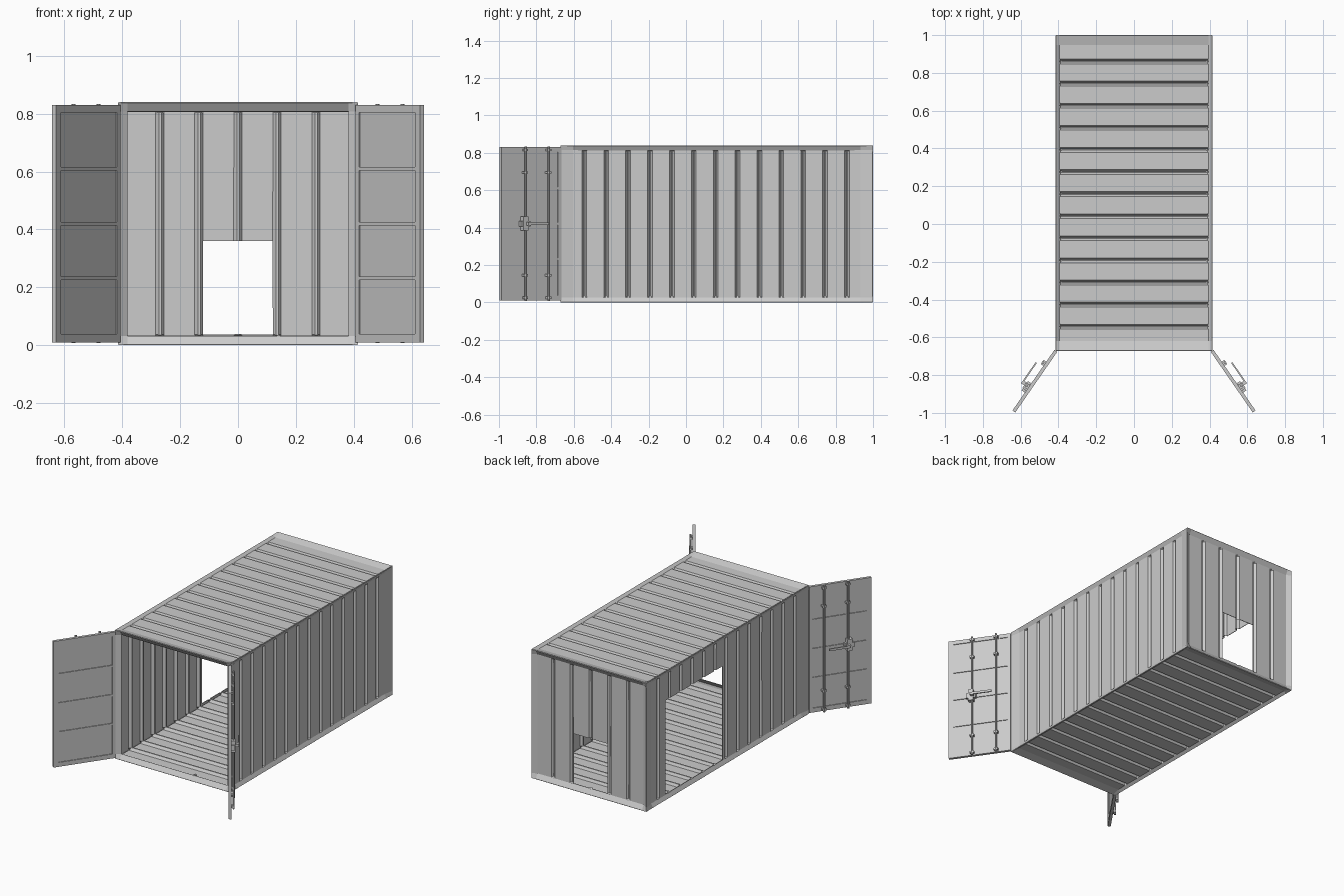
import bpy, bmesh, math
from mathutils import Vector, Matrix

if "Cube" in bpy.data.objects:
    bpy.data.objects.remove(bpy.data.objects["Cube"])

X, Y0, Y1, H = 0.413, -0.67, 0.998, 0.838   # container shell limits
DEPTH, GROOVE = 0.013, 0.03                 # panel recess, groove recess


def add_object(name, bm):
    me = bpy.data.meshes.new(name)
    bmesh.ops.recalc_face_normals(bm, faces=bm.faces)
    bm.to_mesh(me)
    bm.free()
    ob = bpy.data.objects.new(name, me)
    bpy.context.collection.objects.link(ob)
    return ob


def panel(name, place, u0, u1, v0, v1, mu, mv, grooves=(), hole=None, d=DEPTH):
    """Recessed sheet with a slanted border, pressed grooves and an optional opening."""
    prof = {u0: 0, u0 + mu: d, u1 - mu: d, u1: 0}
    for c in grooves:
        prof.update({c - 0.014: d, c - 0.003: GROOVE, c + 0.004: GROOVE, c + 0.013: d})
    flat = {v0: 0, v0 + mv: 1, v1 - mv: 1, v1: 0}
    rows = {v: ("flat", k) for v, k in flat.items()}
    rows[v0 + mv + 0.005] = rows[v1 - mv - 0.005] = ("prof", 1)
    if hole:
        for u in hole[:2]:
            if all(abs(u - p) > 0.002 for p in prof):
                prof[u] = d
        for v in hole[2:]:
            if all(abs(v - p) > 0.002 for p in rows):
                rows[v] = ("prof", 1)
    us, vs = sorted(prof), sorted(rows)
    bm = bmesh.new()
    grid = []
    for v in vs:
        kind, k = rows[v]
        grid.append([bm.verts.new(place(u, v, k * (prof[u] if kind == "prof" else min(prof[u], d))))
                     for u in us])
    for j in range(len(vs) - 1):
        for i in range(len(us) - 1):
            cu, cv = (us[i] + us[i + 1]) / 2, (vs[j] + vs[j + 1]) / 2
            if hole and hole[0] < cu < hole[1] and hole[2] < cv < hole[3]:
                continue
            bm.faces.new((grid[j][i], grid[j][i + 1], grid[j + 1][i + 1], grid[j + 1][i]))
    ob = add_object(name, bm)
    mod = ob.modifiers.new("thickness", "SOLIDIFY")
    mod.thickness, mod.offset = 0.004, 0
    return ob


# Shell: roof, floor, walls and the open front rim
long_ribs = [-0.543 + 0.117 * i for i in range(13)]
panel("roof", lambda u, v, n: (v, u, H - n), Y0, Y1, -X, X, 0.05, 0.018, long_ribs)
panel("floor", lambda u, v, n: (v, u, 0.002 + n), Y0, Y1, -X, X, 0.05, 0.018, long_ribs)
panel("right_wall", lambda u, v, n: (X - n, u, v), Y0, Y1, 0.002, H, 0.065, 0.024, long_ribs)
panel("left_wall", lambda u, v, n: (-X + n, u, v), Y0, Y1, 0.002, H, 0.065, 0.024, long_ribs,
      hole=(0.20, 0.785, 0.03, 0.64))
panel("back_wall", lambda u, v, n: (u, Y1 - n, v), -X, X, 0.002, H, 0.03, 0.03,
      [-0.27, -0.135, 0, 0.135, 0.27], hole=(-0.122, 0.122, 0.035, 0.36), d=0.018)
panel("front_rim", lambda u, v, n: (u, Y0 + n, v), -X, X, 0.002, H, 0.03, 0.03,
      hole=(-X + 0.029, X - 0.029, 0.031, H - 0.029), d=0.02)

# Door frame of reference: along the door, outward, up
ang = math.atan2(-0.325, 0.225)
DOOR = Matrix.Translation((0.414, -0.672, 0)) @ Matrix.Rotation(ang, 4, 'Z')


def mirrored(name, bm):
    bm.transform(DOOR)
    ob = add_object(name, bm)
    ob.modifiers.new("other_side", "MIRROR")
    return ob


def add_box(bm, s0, s1, n0, n1, z0, z1):
    m = Matrix.Translation(((s0 + s1) / 2, (n0 + n1) / 2, (z0 + z1) / 2)) @ \
        Matrix.Diagonal((s1 - s0, n1 - n0, z1 - z0, 1))
    bmesh.ops.create_cube(bm, size=1, matrix=m)


# Door leaves: thin sheet, border frame and cross rails
L = 0.39
bm = bmesh.new()
add_box(bm, 0.01, L - 0.01, -0.004, 0.004, 0.02, 0.82)
mirrored("door_sheets", bm)
bm = bmesh.new()
add_box(bm, 0, 0.02, -0.009, 0.009, 0.01, 0.83)
add_box(bm, L - 0.03, L, -0.009, 0.009, 0.01, 0.83)
for z0, z1 in ((0.01, 0.038), (0.805, 0.83)):
    add_box(bm, 0.02, L - 0.03, -0.009, 0.009, z0, z1)
mirrored("door_frames", bm)
bm = bmesh.new()
for z in (0.232, 0.42, 0.61):
    add_box(bm, 0.02, L - 0.03, -0.009, 0.009, z - 0.006, z + 0.006)
mirrored("door_rails", bm)

# Locking rods with brackets
bm = bmesh.new()
for s in (0.089, 0.24):
    bmesh.ops.create_cone(bm, cap_ends=True, segments=8, radius1=0.007, radius2=0.007,
                          depth=0.826, matrix=Matrix.Translation((s, 0.021, 0.421)))
mirrored("lock_rods", bm)
bm = bmesh.new()
for s in (0.089, 0.24):
    for z in (0.025, 0.145, 0.695, 0.815):
        add_box(bm, s - 0.013, s + 0.013, 0.003, 0.026, z - 0.006, z + 0.006)
mirrored("rod_brackets", bm)

# Latch and swing handle
bm = bmesh.new()
add_box(bm, 0.23, 0.262, 0.004, 0.034, 0.385, 0.46)
add_box(bm, 0.215, 0.275, 0.01, 0.03, 0.405, 0.435)
mirrored("latches", bm)
bm = bmesh.new()
add_box(bm, 0.225, 0.245, 0.03, 0.052, 0.412, 0.43)
add_box(bm, 0.11, 0.245, 0.046, 0.054, 0.414, 0.428)
mirrored("handles", bm)

# Small catch on the sill
bm = bmesh.new()
bmesh.ops.create_cube(bm, size=1, matrix=Matrix.Translation((0.14, -0.645, 0.03)) @
                      Matrix.Diagonal((0.01, 0.02, 0.012, 1)))
add_object("sill_catch", bm)
